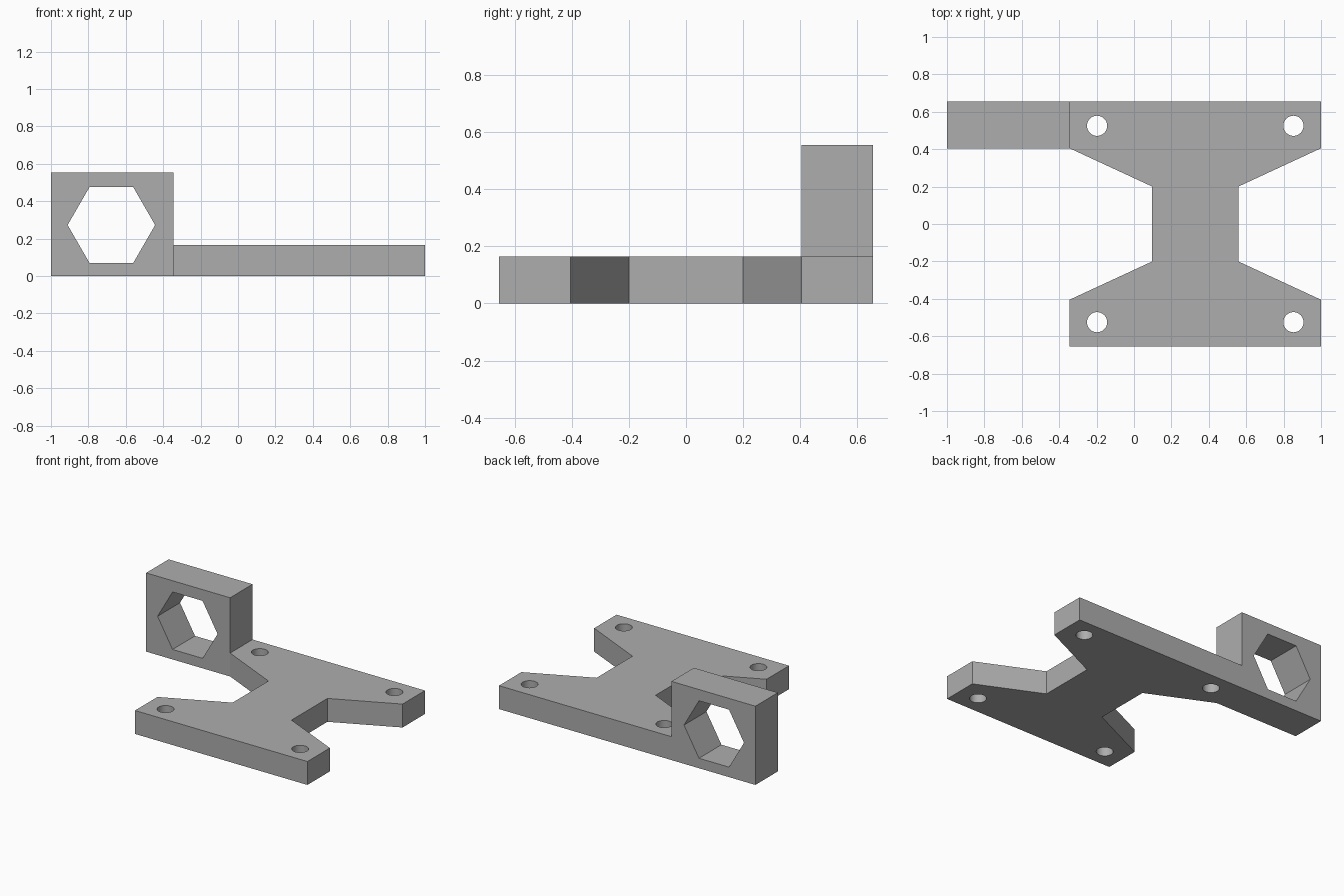
import bpy, bmesh
from math import pi, cos, sin, radians
from mathutils import Matrix

cube = bpy.data.objects.get("Cube")
if cube:
    bpy.data.objects.remove(cube, do_unlink=True)

# Single grey material
grey = bpy.data.materials.new("plain grey")
grey.use_nodes = True
color = (0.42, 0.42, 0.42, 1)
grey.diffuse_color = color
grey.node_tree.nodes["Principled BSDF"].inputs["Base Color"].default_value = color


def ring(cx, cy, radius, sides):
    return [(cx + radius * cos(2 * pi * i / sides),
             cy + radius * sin(2 * pi * i / sides)) for i in range(sides)]


def pierced_prism(name, outlines, depth, matrix):
    """Extrude a filled outline with holes, centred on its local plane."""
    curve = bpy.data.curves.new(name + "_profile", "CURVE")
    curve.dimensions = "2D"
    curve.fill_mode = "BOTH"
    curve.extrude = depth / 2
    for points in outlines:
        spline = curve.splines.new("POLY")
        spline.points.add(len(points) - 1)
        for point, (x, y) in zip(spline.points, points):
            point.co = (x, y, 0, 1)
        spline.use_cyclic_u = True
    temp = bpy.data.objects.new(name + "_profile", curve)
    bpy.context.collection.objects.link(temp)
    graph = bpy.context.evaluated_depsgraph_get()
    mesh = bpy.data.meshes.new_from_object(temp.evaluated_get(graph))
    bpy.data.objects.remove(temp, do_unlink=True)
    bpy.data.curves.remove(curve)

    bm = bmesh.new()
    bm.from_mesh(mesh)
    bmesh.ops.remove_doubles(bm, verts=bm.verts, dist=0.0005)
    bm.transform(matrix)
    bmesh.ops.recalc_face_normals(bm, faces=bm.faces)
    bm.to_mesh(mesh)
    bm.free()
    mesh.name = name
    mesh.materials.clear()
    mesh.materials.append(grey)
    obj = bpy.data.objects.new(name, mesh)
    bpy.context.collection.objects.link(obj)
    bpy.ops.object.select_all(action="DESELECT")
    obj.select_set(True)
    bpy.context.view_layer.objects.active = obj
    bpy.ops.object.shade_smooth_by_angle(angle=radians(30))
    return obj


# Waisted base plate: one quarter of the outline, mirrored in x and y
mid_x, thick = 0.3275, 0.165
quarter = [(0.23, 0.2), (0.6725, 0.405), (0.6725, 0.655)]
right = quarter + [(x, -y) for x, y in quarter][::-1]
right = right[3:] + right[:3]
outline = [(mid_x + x, y) for x, y in right]
outline += [(mid_x - x, y) for x, y in reversed(right)]
holes = [ring(mid_x + sx * 0.525, sy * 0.525, 0.054, 32)
         for sx in (-1, 1) for sy in (-1, 1)]
pierced_prism("base_plate", [outline] + holes, thick,
              Matrix.Translation((0, 0, thick / 2)))

# Upright block with a hexagonal socket through it
block = [(-1, 0), (-0.345, 0), (-0.345, 0.555), (-1, 0.555)]
pierced_prism("socket_block", [block, ring(-0.677, 0.273, 0.234, 6)], 0.25,
              Matrix.Translation((0, 0.53, 0)) @ Matrix.Rotation(pi / 2, 4, "X"))
